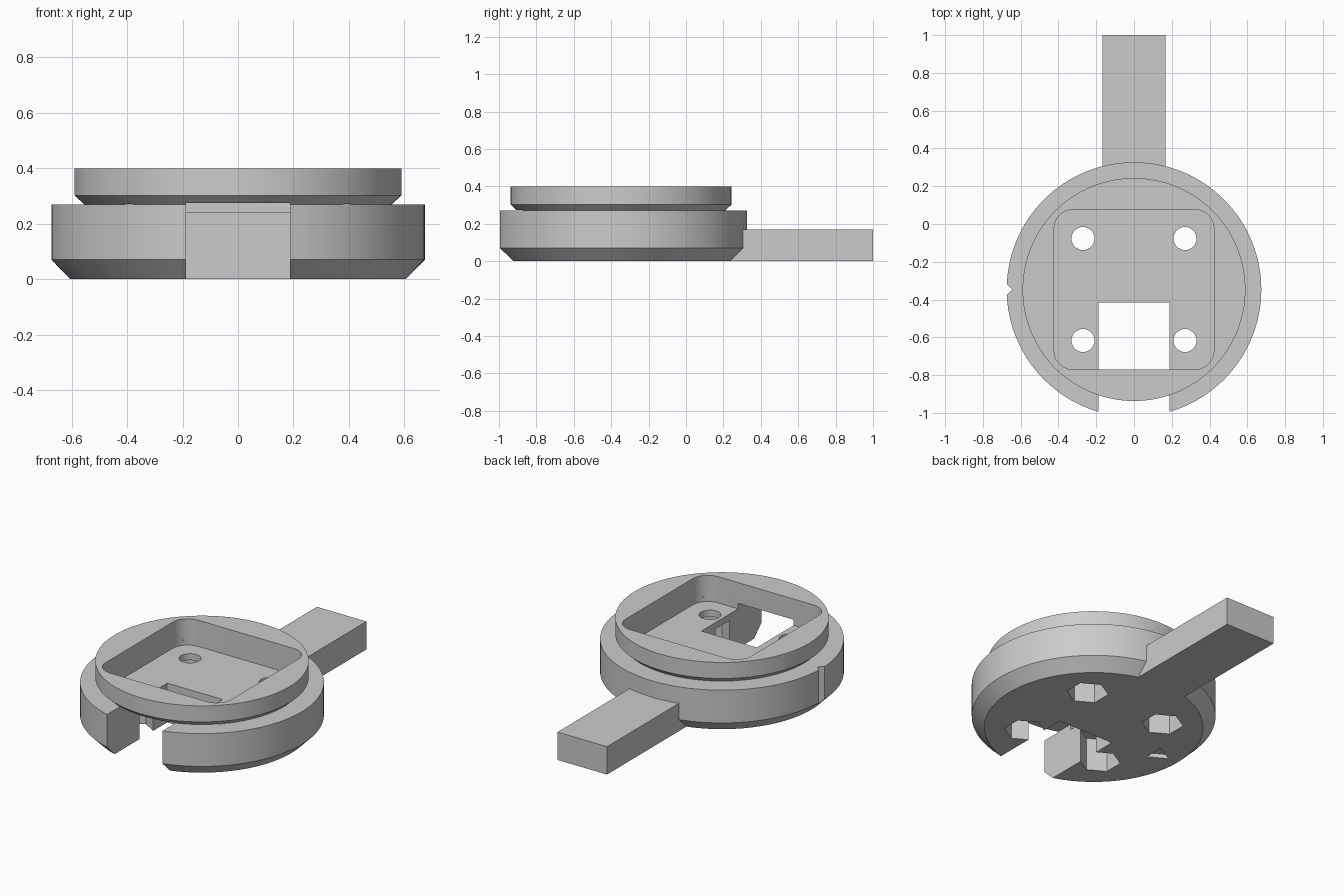
import bpy, bmesh
from math import cos, sin, pi, radians

if "Cube" in bpy.data.objects:
    bpy.data.objects.remove(bpy.data.objects["Cube"])

CY = -0.347          # y of the round body's axis
FLOOR = 0.24         # height of the pocket floor


def new_object(name, bm):
    bmesh.ops.recalc_face_normals(bm, faces=bm.faces)
    mesh = bpy.data.meshes.new(name)
    bm.to_mesh(mesh)
    bm.free()
    obj = bpy.data.objects.new(name, mesh)
    bpy.context.collection.objects.link(obj)
    return obj


def lathe(name, profile, y, n=128):
    """Closed solid of revolution from (radius, z) pairs."""
    bm = bmesh.new()
    rings = [[bm.verts.new((r * cos(2 * pi * i / n), y + r * sin(2 * pi * i / n), z))
              for i in range(n)] for r, z in profile]
    for a, b in zip(rings, rings[1:]):
        for i in range(n):
            j = (i + 1) % n
            bm.faces.new((a[i], a[j], b[j], b[i]))
    bm.faces.new(rings[0])
    bm.faces.new(rings[-1])
    return new_object(name, bm)


def prism(name, points, z0, z1):
    """Extrude a flat outline from z0 to z1."""
    bm = bmesh.new()
    face = bm.faces.new([bm.verts.new((x, y, z0)) for x, y in points])
    top = bmesh.ops.extrude_face_region(bm, geom=[face])["geom"]
    bmesh.ops.translate(bm, vec=(0, 0, z1 - z0),
                        verts=[v for v in top if isinstance(v, bmesh.types.BMVert)])
    return new_object(name, bm)


def rect(x0, x1, y0, y1):
    return [(x0, y0), (x1, y0), (x1, y1), (x0, y1)]


def polygon(x, y, r, n, start=0):
    return [(x + r * cos(radians(start) + 2 * pi * i / n),
             y + r * sin(radians(start) + 2 * pi * i / n)) for i in range(n)]


def rounded_square(y, half, r, steps=10):
    pts = []
    for q, (sx, sy) in enumerate([(1, 1), (-1, 1), (-1, -1), (1, -1)]):
        for i in range(steps + 1):
            a = (q + i / steps) * pi / 2
            pts.append((sx * (half - r) + r * cos(a), y + sy * (half - r) + r * sin(a)))
    return pts


def combine(target, tool, operation):
    mod = target.modifiers.new(operation.title(), 'BOOLEAN')
    mod.operation, mod.solver, mod.object = operation, 'EXACT', tool
    bpy.context.view_layer.objects.active = target
    bpy.ops.object.modifier_apply(modifier=mod.name)
    bpy.data.objects.remove(tool)


# Round body: chamfered base, undercut groove and upper rim
body = lathe("round_housing", [(0.605, 0), (0.674, 0.07), (0.674, 0.27),
                               (0.555, 0.27), (0.59, 0.302), (0.59, 0.40)], CY)

# Rear arm
combine(body, prism("arm", rect(-0.167, 0.167, 0.1, 1.0), 0, 0.17), 'UNION')

# Rounded pocket in the top and slot opening to the front
cutters = [prism("pocket", rounded_square(CY, 0.423, 0.1), FLOOR, 0.5),
           prism("front_slot", rect(-0.187, 0.187, -1.2, -0.415), -0.1, 0.274)]

# Screw holes with hexagonal nut recesses underneath
for x in (-0.27, 0.27):
    for y in (CY - 0.27, CY + 0.27):
        cutters.append(prism("screw_hole", polygon(x, y, 0.061, 32), 0.1, 0.3))
        cutters.append(prism("nut_recess", polygon(x, y, 0.115, 6, 30), -0.1, 0.2))

# Index notch on the side and triangular mark under the base
cutters.append(prism("side_notch", polygon(-0.681, CY, 0.036, 4), -0.1, 0.35))
cutters.append(prism("base_mark", polygon(-0.47, CY, 0.07, 3, 180), -0.1, 0.025))

for cutter in cutters:
    combine(body, cutter, 'DIFFERENCE')

bpy.ops.object.select_all(action='DESELECT')
body.select_set(True)
bpy.context.view_layer.objects.active = body
bpy.ops.object.shade_smooth_by_angle(angle=radians(25))
